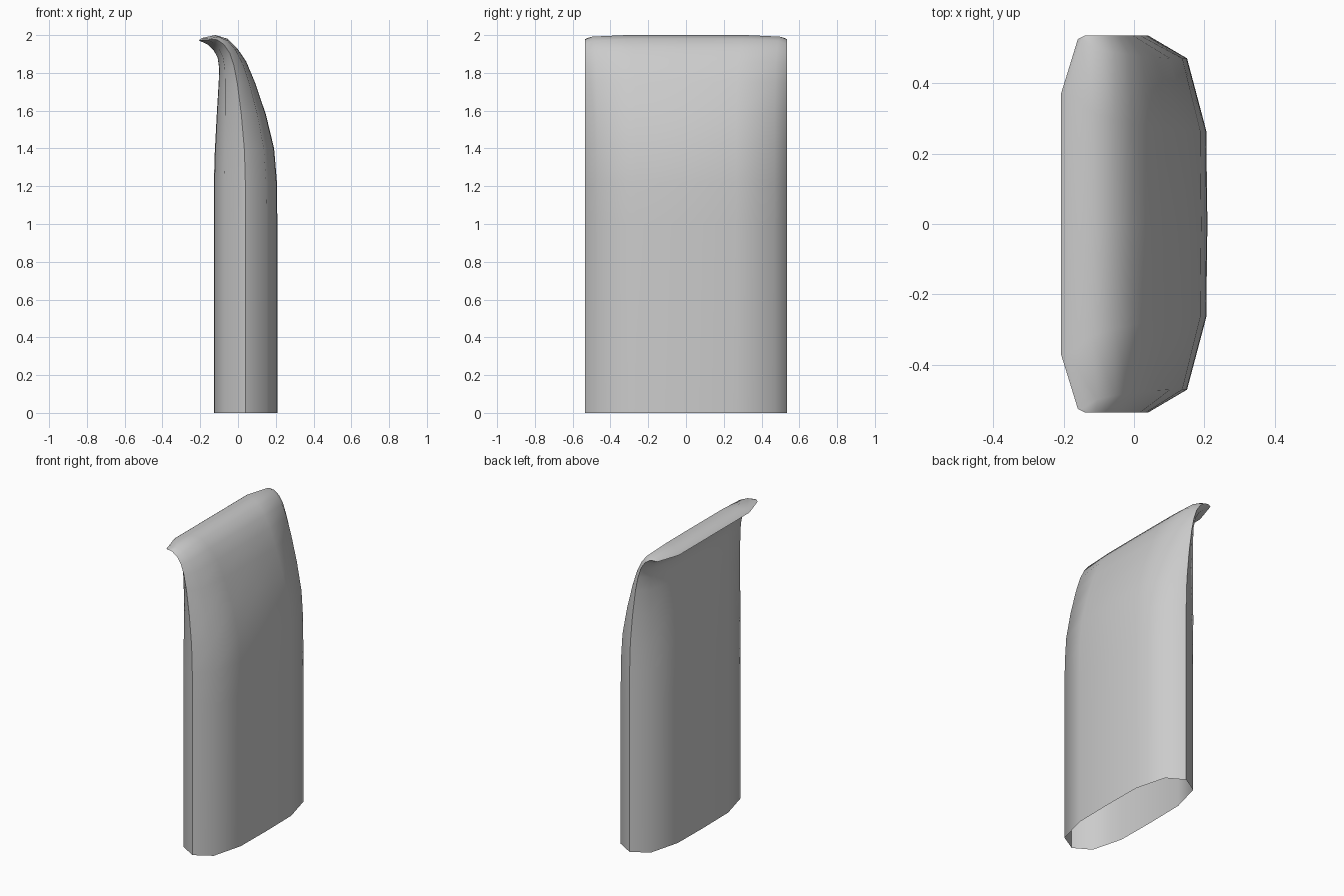
import bpy, bmesh, math

if "Cube" in bpy.data.objects:
    bpy.data.objects.remove(bpy.data.objects["Cube"])

# cross-section: (position across thickness -1..1, half-width y), one y-half
HALF = [(1.0, 0.265), (0.67, 0.47), (0.0, 0.535), (-0.67, 0.47), (-1.0, 0.265)]
# same points at the lip, squarer, with a setback in x towards the corners
TIP = [(1.0, 0.37, 0.0), (0.67, 0.525, 0.045), (0.0, 0.535, 0.06),
       (-0.67, 0.525, 0.045), (-1.0, 0.37, 0.0)]


def section(t):
    """Closed loop of (across, y, setback); t blends body into lip."""
    half = [(a + (c - a) * t, b + (d - b) * t, e * t)
            for (a, b), (c, d, e) in zip(HALF, TIP)]
    loop = [(1.02 - 0.02 * t, 0, 0)] + half + [(-1.02 + 0.02 * t, 0, 0)]
    return loop + [(a, -y, s) for a, y, s in reversed(half)]


# stations: inner x,z, outer x,z, lip blend
STATIONS = [
    (-0.125, 0.00, 0.205, 0.00, 0),
    (-0.125, 1.00, 0.205, 1.00, 0),
    (-0.125, 1.20, 0.203, 1.22, 0),
    (-0.120, 1.38, 0.188, 1.40, 0),
    (-0.110, 1.58, 0.145, 1.58, 0),
    (-0.101, 1.74, 0.088, 1.75, 0.05),
    (-0.098, 1.82, 0.042, 1.86, 0.1),
    (-0.107, 1.88, -0.005, 1.93, 0.2),
    (-0.128, 1.92, -0.055, 1.98, 0.3),
    (-0.160, 1.95, -0.120, 2.00, 0.5),
    (-0.207, 1.972, -0.190, 1.985, 1.0),
]

# curved body, open at the bottom, closed along the thin lip
bm = bmesh.new()
rings = []
for lx, lz, rx, rz, t in STATIONS:
    rings.append([bm.verts.new(((lx + rx) / 2 + a * (rx - lx) / 2 + s, y,
                                (lz + rz) / 2 + a * (rz - lz) / 2))
                  for a, y, s in section(t)])
for low, high in zip(rings, rings[1:]):
    n = len(low)
    for i in range(n):
        j = (i + 1) % n
        bm.faces.new((low[i], low[j], high[j], high[i]))
bm.faces.new(rings[-1])
bmesh.ops.recalc_face_normals(bm, faces=bm.faces)

mesh = bpy.data.meshes.new("curved_shell")
bm.to_mesh(mesh)
bm.free()
shell = bpy.data.objects.new("curved_shell", mesh)
bpy.context.collection.objects.link(shell)
bpy.context.view_layer.objects.active = shell
shell.select_set(True)
bpy.ops.object.shade_smooth_by_angle(angle=math.radians(60))
